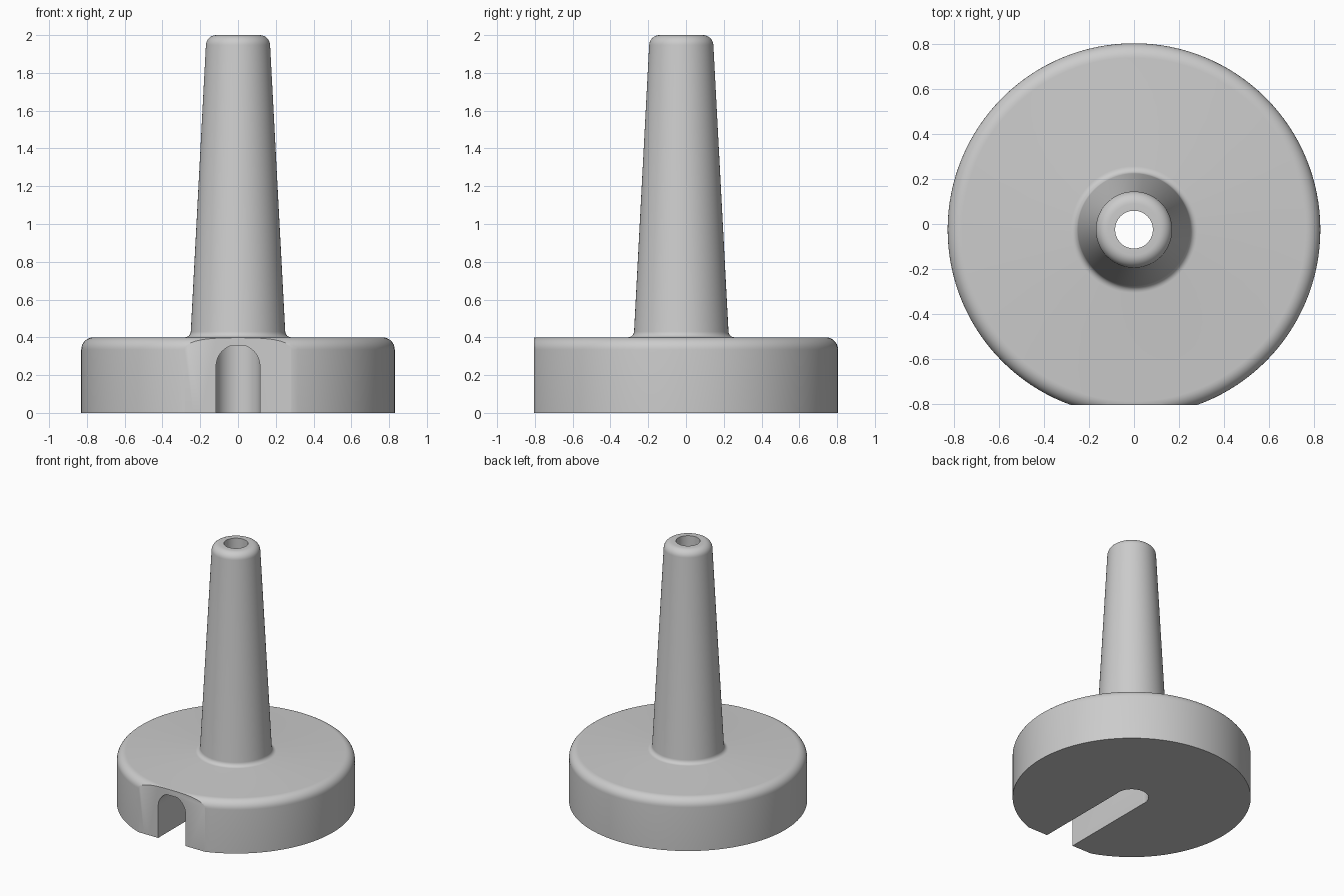
import bpy, bmesh, math

if "Cube" in bpy.data.objects:
    bpy.data.objects.remove(bpy.data.objects["Cube"])

CY = -0.025      # y of the turning axis
SEGS = 128

grey = bpy.data.materials.new("plain grey")
grey.diffuse_color = (0.6, 0.6, 0.6, 1)
grey.use_nodes = True
grey.node_tree.nodes["Principled BSDF"].inputs["Base Color"].default_value = grey.diffuse_color


def arc(cx, cz, r, a0, a1, n=8):
    """Points on an arc, angles in degrees."""
    return [(cx + r * math.cos(math.radians(a0 + (a1 - a0) * i / n)),
             cz + r * math.sin(math.radians(a0 + (a1 - a0) * i / n))) for i in range(n + 1)]


def make_object(name, bm):
    bmesh.ops.recalc_face_normals(bm, faces=bm.faces)
    mesh = bpy.data.meshes.new(name)
    bm.to_mesh(mesh)
    bm.free()
    mesh.materials.append(grey)
    obj = bpy.data.objects.new(name, mesh)
    bpy.context.collection.objects.link(obj)
    return obj


def lathe(name, profile):
    """Spin a closed (radius, height) outline around the axis."""
    bm = bmesh.new()
    rings = []
    for i in range(SEGS):
        a = 2 * math.pi * i / SEGS
        rings.append([bm.verts.new((r * math.cos(a), CY + r * math.sin(a), z)) for r, z in profile])
    n = len(profile)
    for i in range(SEGS):
        p, q = rings[i], rings[(i + 1) % SEGS]
        for j in range(n):
            k = (j + 1) % n
            bm.faces.new((p[j], q[j], q[k], p[k]))
    return make_object(name, bm)


def prism(name, outline, y0, y1):
    """Extrude an (x, z) outline along y."""
    bm = bmesh.new()
    face = bm.faces.new([bm.verts.new((x, y0, z)) for x, z in outline])
    ext = bmesh.ops.extrude_face_region(bm, geom=[face])
    verts = [v for v in ext["geom"] if isinstance(v, bmesh.types.BMVert)]
    bmesh.ops.translate(bm, verts=verts, vec=(0, y1 - y0, 0))
    return make_object(name, bm)


# round base, fillet, tapered post and stepped bore in one turned outline
profile = [(0.117, 0), (0.83, 0)]
profile += arc(0.765, 0.335, 0.065, 0, 90)            # rounded base rim
profile += arc(0.282, 0.432, 0.032, 270, 183, 6)      # fillet under the post
profile += arc(0.115, 1.945, 0.055, 3, 90)            # rounded post tip
profile += [(0.084, 2.0), (0.084, 0.354), (0.117, 0.354)]
stand = lathe("post_and_base", profile)

# arched cable slot with a slightly flattened crown
slot = [(-0.116, -0.1), (0.116, -0.1)] + arc(0, 0.246, 0.116, 0, 67.5, 8)
slot += arc(0, 0.246, 0.116, 112.5, 180, 8)
cutters = [prism("slot_cutter", slot, -1.2, CY),
           prism("front_flat_cutter", [(-1, -0.5), (1, -0.5), (1, 1), (-1, 1)], -1.5, -0.805)]

bpy.context.view_layer.objects.active = stand
stand.select_set(True)
for cutter in cutters:
    cutter.hide_render = True
    mod = stand.modifiers.new("cut", "BOOLEAN")
    mod.operation = "DIFFERENCE"
    mod.solver = "EXACT"
    mod.object = cutter
    bpy.ops.object.modifier_apply(modifier=mod.name)
for cutter in cutters:
    bpy.data.objects.remove(cutter)

bpy.ops.object.shade_smooth_by_angle(angle=math.radians(30))
